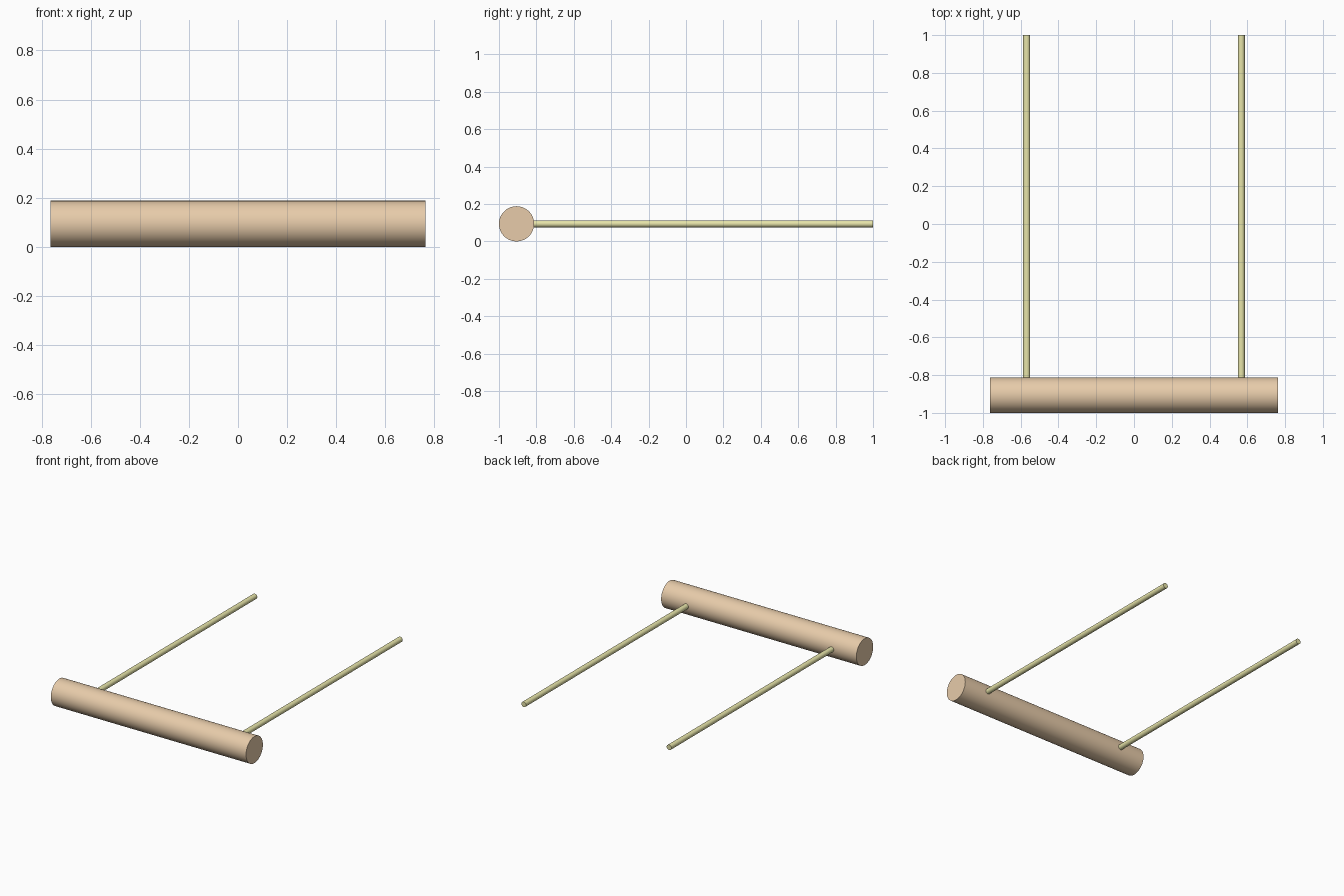
import bpy
import math

if "Cube" in bpy.data.objects:
    bpy.data.objects.remove(bpy.data.objects["Cube"])

R_BAR, HALF_LEN = 0.094, 0.763
R_ROD, ROD_X = 0.0187, 0.568
BAR_Y = -1 + R_BAR


def material(name, color):
    m = bpy.data.materials.new(name)
    m.diffuse_color = color
    m.use_nodes = True
    m.node_tree.nodes["Principled BSDF"].inputs["Base Color"].default_value = m.diffuse_color
    return m


def cylinder(name, radius, length, location, rotation, mat, sides):
    bpy.ops.mesh.primitive_cylinder_add(vertices=sides, radius=radius, depth=length,
                                        location=location, rotation=rotation)
    ob = bpy.context.object
    ob.name = name
    ob.data.materials.append(mat)
    bpy.ops.object.shade_smooth_by_angle(angle=math.radians(35))
    return ob


wood = material("wood", (0.80, 0.60, 0.40, 1))
rope = material("rope", (0.80, 0.78, 0.40, 1))

# Thick wooden crossbar along x
cylinder("crossbar", R_BAR, 2 * HALF_LEN, (0, BAR_Y, R_BAR),
         (0, math.pi / 2, 0), wood, 64)

# Two thin rods running back from the crossbar, slightly sunk into it
start, end = BAR_Y + R_BAR - 0.01, 1.0
for side, label in ((-1, "left"), (1, "right")):
    cylinder(f"{label}_rod", R_ROD, end - start,
             (side * ROD_X, (start + end) / 2, R_BAR),
             (math.pi / 2, 0, 0), rope, 32)
